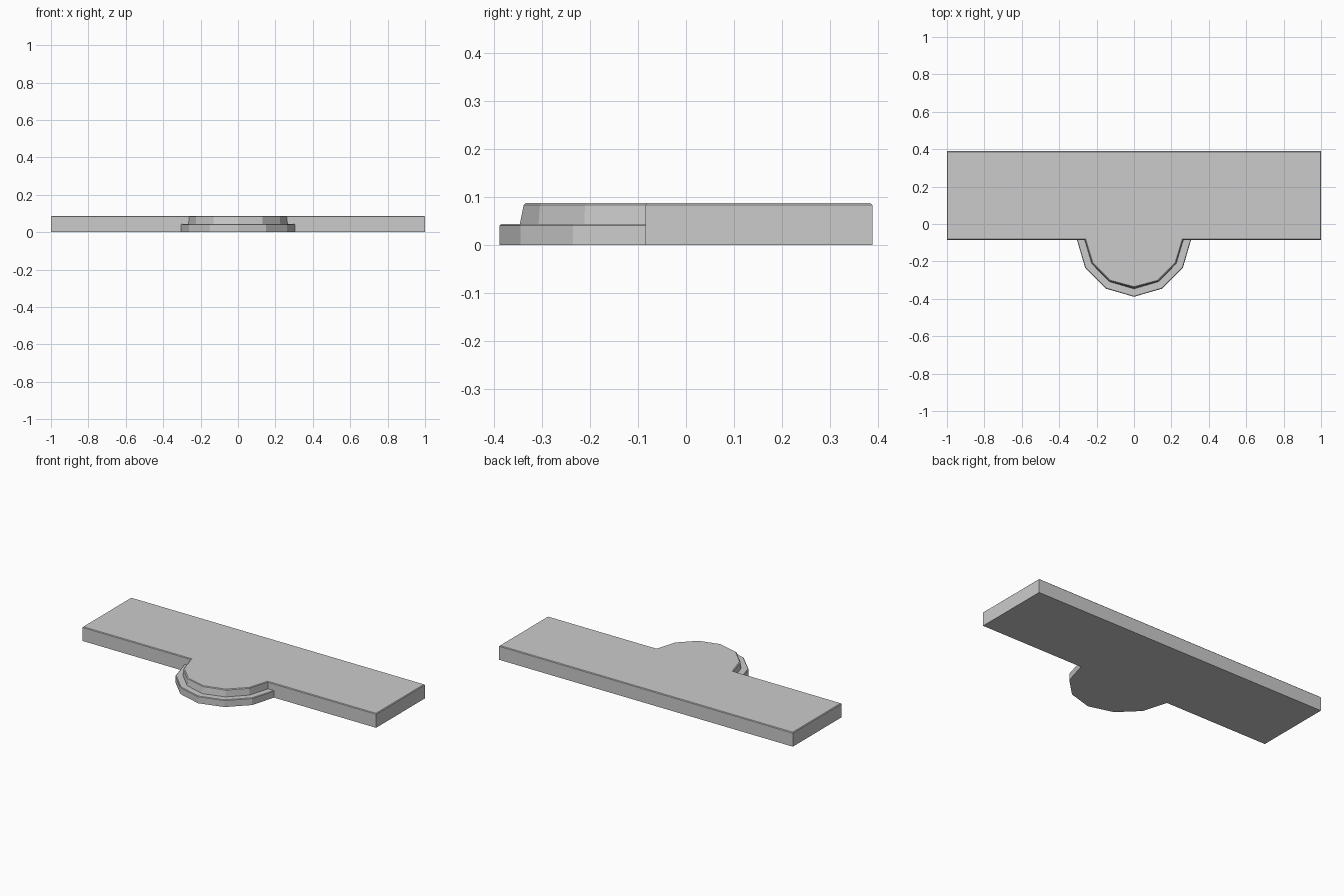
import bpy, bmesh

if "Cube" in bpy.data.objects:
    bpy.data.objects.remove(bpy.data.objects["Cube"])

BACK, FRONT = 0.389, -0.085      # slab limits in y

# Right half of each rounded tab outline, from the centre tip to the slab
LIP = [(0, -0.389), (0.15, -0.346), (0.261, -0.236), (0.305, FRONT)]
TIER_LOW = [(0, -0.347), (0.132, -0.308), (0.226, -0.212), (0.264, FRONT)]
TIER_TOP = [(0, -0.339), (0.13, -0.305), (0.224, -0.211), (0.262, FRONT)]


def ring(bm, z, tab, tab_inset=0.0, slab_inset=0.0):
    """Closed outline of slab plus tab at one height, mirrored in x."""
    half = []
    for x, y in tab:
        dy = slab_inset if y == FRONT else tab_inset
        half.append((x - tab_inset if x else 0, y + dy))
    half += [(1 - slab_inset, FRONT + slab_inset), (1 - slab_inset, BACK - slab_inset)]
    outline = half + [(-x, y) for x, y in reversed(half) if x > 0]
    return [bm.verts.new((x, y, z)) for x, y in outline]


bm = bmesh.new()
rings = [
    ring(bm, 0, LIP),                              # underside
    ring(bm, 0.040, LIP),                          # lip wall
    ring(bm, 0.043, LIP, 0.003),                   # lip edge bevel
    ring(bm, 0.043, TIER_LOW),                     # ledge
    ring(bm, 0.083, TIER_TOP),                     # tier wall
    ring(bm, 0.087, TIER_TOP, 0.004, 0.004),       # top edge bevel
]
n = len(rings[0])
for lower, upper in zip(rings, rings[1:]):
    for i in range(n):
        j = (i + 1) % n
        bm.faces.new((lower[i], lower[j], upper[j], upper[i]))
bm.faces.new(rings[0][::-1])
bm.faces.new(rings[-1])

# Clean the ledge level, where slab points coincide
bmesh.ops.remove_doubles(bm, verts=bm.verts, dist=0.0001)
bmesh.ops.dissolve_degenerate(bm, edges=bm.edges, dist=0.0001)
bmesh.ops.recalc_face_normals(bm, faces=bm.faces)

mesh = bpy.data.meshes.new("platform_with_step")
bm.to_mesh(mesh)
bm.free()
platform = bpy.data.objects.new("platform_with_step", mesh)
bpy.context.collection.objects.link(platform)
